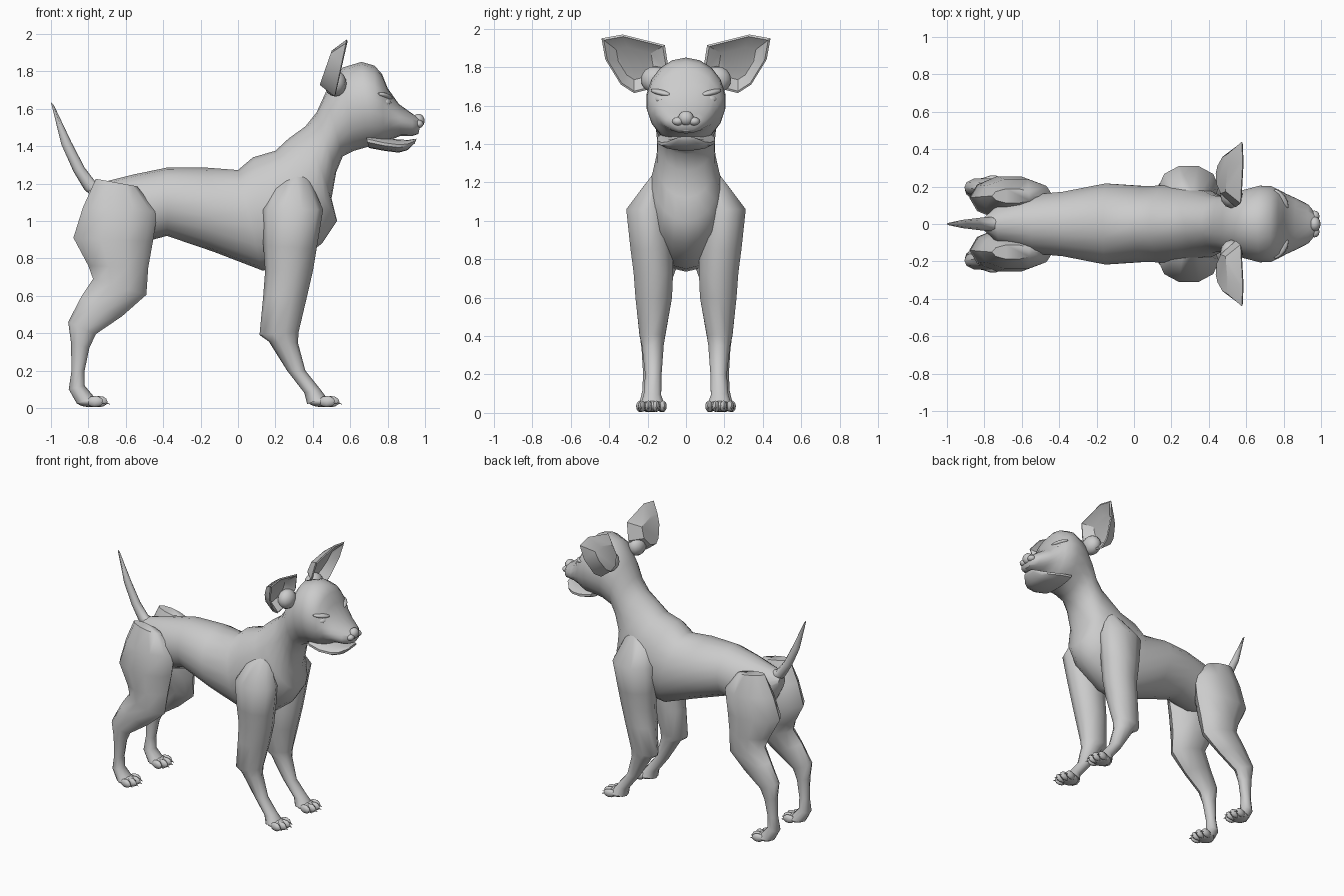
import bpy, bmesh, math
from mathutils import Matrix, Vector


def finish(name, bm, mirror=False, angle=50):
    bmesh.ops.recalc_face_normals(bm, faces=bm.faces)
    me = bpy.data.meshes.new(name)
    bm.to_mesh(me)
    bm.free()
    ob = bpy.data.objects.new(name, me)
    bpy.context.collection.objects.link(ob)
    if mirror:
        mod = ob.modifiers.new("mirror", 'MIRROR')
        mod.use_axis = (False, True, False)
        mod.use_mirror_merge = False
    bpy.ops.object.select_all(action='DESELECT')
    ob.select_set(True)
    bpy.context.view_layer.objects.active = ob
    bpy.ops.object.shade_smooth_by_angle(angle=math.radians(angle))
    return ob


def loft(bm, sections, n=14):
    """Each section: ax, az, bx, bz (profile edge points), half width, y centre."""
    rings = []
    for ax, az, bx, bz, w, yc in sections:
        c = Vector(((ax + bx) / 2, yc, (az + bz) / 2))
        h = Vector(((ax - bx) / 2, 0, (az - bz) / 2))
        rings.append([bm.verts.new(c + h * math.cos(t) + Vector((0, w * math.sin(t), 0)))
                      for t in (2 * math.pi * i / n for i in range(n))])
    for r, s in zip(rings, rings[1:]):
        for i in range(n):
            j = (i + 1) % n
            bm.faces.new((r[i], r[j], s[j], s[i]))
    bm.faces.new(rings[0])
    bm.faces.new(rings[-1])


def ball(bm, loc, size, tilt=0, turn=0, u=12, v=8):
    m = (Matrix.Translation(loc) @ Matrix.Rotation(turn, 4, 'Z') @ Matrix.Rotation(tilt, 4, 'X')
         @ Matrix.Diagonal((*size, 1)))
    bmesh.ops.create_uvsphere(bm, u_segments=u, v_segments=v, radius=1, matrix=m)


# Torso, neck and skull in one loft
bm = bmesh.new()
body = [
    (-.80, 1.17, -.79, 1.06, .04, 0), (-.73, 1.205, -.71, .92, .11, 0),
    (-.55, 1.25, -.53, .88, .16, 0), (-.38, 1.285, -.38, .92, .175, 0),
    (-.17, 1.285, -.13, .835, .22, 0), (0, 1.272, .13, .735, .205, 0),
    (.08, 1.34, .28, .75, .21, 0), (.20, 1.375, .45, .88, .20, 0),
    (.27, 1.44, .53, 1.0, .175, 0), (.36, 1.505, .50, 1.12, .155, 0),
    (.42, 1.58, .525, 1.26, .15, 0), (.47, 1.69, .56, 1.345, .16, 0),
    (.56, 1.82, .62, 1.375, .185, 0), (.66, 1.85, .69, 1.395, .208, 0),
    (.73, 1.83, .74, 1.40, .205, 0), (.77, 1.785, .78, 1.41, .185, 0),
    (.80, 1.71, .82, 1.435, .165, 0), (.86, 1.625, .87, 1.455, .14, 0),
    (.93, 1.575, .935, 1.455, .105, 0), (.98, 1.54, .965, 1.465, .055, 0)]
loft(bm, body, 18)
finish("body_and_head", bm)

# Lower jaw
bm = bmesh.new()
loft(bm, [(.68, 1.47, .70, 1.39, .15, 0), (.78, 1.445, .78, 1.375, .155, 0),
          (.86, 1.435, .86, 1.365, .13, 0), (.91, 1.433, .905, 1.378, .10, 0),
          (.955, 1.44, .945, 1.415, .05, 0)])
finish("lower_jaw", bm)

# Nose pad with nostril wings
bm = bmesh.new()
ball(bm, (.965, 0, 1.535), (.033, .04, .038))
for s in (-1, 1):
    ball(bm, (.965, s * .042, 1.518), (.027, .03, .022))
finish("nose", bm)

# Eyes with brow and lower lid
bm = bmesh.new()
ball(bm, (.79, .13, 1.632), (.028, .034, .024), turn=.6)
finish("eye", bm, True)
bm = bmesh.new()
ball(bm, (.783, .13, 1.668), (.03, .065, .016), tilt=.2, turn=.6)
ball(bm, (.797, .132, 1.605), (.022, .045, .011), tilt=.2, turn=.6)
finish("eyelid", bm, True)

# Cupped ears: back shell, rim, recessed inside
bm = bmesh.new()
outline = [(.09, 1.79), (.11, 1.915), (.33, 1.97), (.44, 1.95), (.42, 1.84), (.34, 1.71),
           (.27, 1.665), (.17, 1.69)]
cy, cz = .27, 1.82


def ear_ring(scale, back):
    return [bm.verts.new((.525 + (z - 1.68) * .21 - back, cy + (y - cy) * scale, cz + (z - cz) * scale))
            for y, z in outline]


rings = [ear_ring(.6, .085), ear_ring(1, .005), ear_ring(.93, 0), ear_ring(.55, .055)]
for r, s in zip(rings, rings[1:]):
    for i in range(len(outline)):
        j = (i + 1) % len(outline)
        bm.faces.new((r[i], r[j], s[j], s[i]))
bm.faces.new(rings[0])
bm.faces.new(rings[-1])
finish("ear", bm, True, 35)

# Ear roots joining the skull
bm = bmesh.new()
ball(bm, (.52, .16, 1.735), (.06, .075, .07))
finish("ear_root", bm, True)

# Tail
bm = bmesh.new()
loft(bm, [(-.70, 1.20, -.74, 1.10, .04, 0), (-.755, 1.20, -.82, 1.165, .038, 0),
          (-.82, 1.285, -.88, 1.265, .03, 0), (-.89, 1.42, -.945, 1.41, .022, 0),
          (-.985, 1.62, -1.0, 1.635, .006, 0)], 8)
finish("tail", bm)

# Front legs
bm = bmesh.new()
loft(bm, [(.37, 1.255, .20, 1.20, .03, .15), (.455, 1.06, .13, 1.06, .12, .197),
          (.42, .85, .135, .87, .115, .18), (.40, .73, .145, .73, .108, .17),
          (.37, .60, .135, .60, .10, .168), (.325, .41, .115, .39, .07, .175),
          (.32, .35, .165, .355, .06, .173), (.36, .20, .262, .20, .045, .17),
          (.44, .10, .355, .08, .048, .175), (.47, .06, .37, .02, .065, .175)], 10)
finish("front_leg", bm, True)

# Hind legs
bm = bmesh.new()
loft(bm, [(-.54, 1.185, -.76, 1.225, .04, .15), (-.43, 1.05, -.83, 1.07, .10, .145),
          (-.455, .89, -.88, .91, .12, .14), (-.48, .75, -.80, .76, .105, .15),
          (-.49, .605, -.775, .69, .08, .17), (-.62, .49, -.835, .60, .06, .185),
          (-.76, .395, -.908, .46, .05, .195), (-.795, .32, -.893, .35, .04, .193),
          (-.82, .20, -.89, .20, .037, .188), (-.82, .12, -.905, .10, .045, .185),
          (-.77, .06, -.86, .02, .062, .185)], 10)
finish("hind_leg", bm, True)

# Paws: pad, four toes and claws
for name, heel, yc in (("front_paw", .37, .175), ("hind_paw", -.87, .185)):
    bm = bmesh.new()
    ball(bm, (heel + .075, yc, .035), (.07, .065, .03))
    for off, reach in ((-.055, 0), (-.02, .022), (.02, .022), (.055, 0)):
        x, y = heel + .105 + reach, yc + off
        ball(bm, (x, y, .034), (.045, .02, .03), turn=off * 3, u=8, v=6)
        claw = Matrix.Translation((x + .042, y + off * .12, .026)) @ Matrix.Rotation(math.radians(110), 4, 'Y')
        bmesh.ops.create_cone(bm, cap_ends=True, segments=6, radius1=.009, radius2=.001,
                              depth=.035, matrix=claw)
    for v in bm.verts:
        v.co.z = max(v.co.z, 0)
    finish(name, bm, True)
